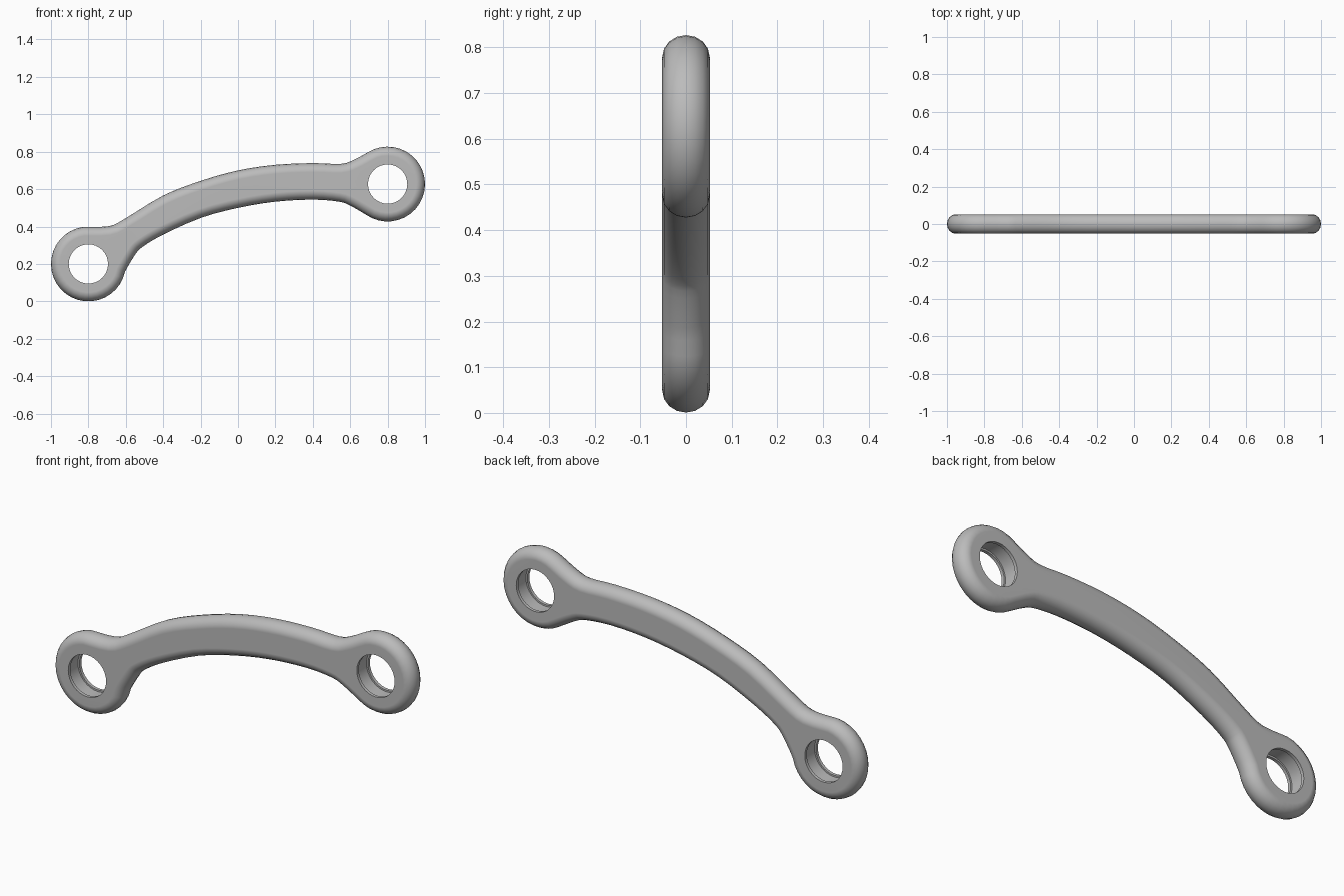
import bpy, bmesh
from math import sin, cos, pi, radians
from mathutils import Vector

if "Cube" in bpy.data.objects:
    bpy.data.objects.remove(bpy.data.objects["Cube"], do_unlink=True)

HALF, ROUND, R = 0.052, 0.048, 0.2
LEFT, RIGHT = Vector((-0.8, 0.2)), Vector((0.8, 0.627))

grey = bpy.data.materials.new("plain_grey")
grey.use_nodes = True
colour = (0.5, 0.5, 0.5, 1)
grey.diffuse_color = colour
grey.node_tree.nodes["Principled BSDF"].inputs["Base Color"].default_value = colour


def arc(centre, start, end, steps):
    angles = [radians(start + (end - start) * i / steps) for i in range(steps + 1)]
    return [centre + R * Vector((cos(a), sin(a))) for a in angles]


def smooth(points, steps=3):
    """Curve through the inner points, using the end ones as guides."""
    out = []
    for a, b, c, d in zip(points, points[1:], points[2:], points[3:]):
        for i in range(steps):
            t = i / steps
            out.append(0.5 * (2 * b + (c - a) * t + (2 * a - 5 * b + 4 * c - d) * t * t
                              + (3 * b - a - 3 * c + d) * t ** 3))
    return out[1:]


def make_object(name, bm):
    bmesh.ops.recalc_face_normals(bm, faces=bm.faces)
    mesh = bpy.data.meshes.new(name)
    bm.to_mesh(mesh)
    bm.free()
    mesh.materials.append(grey)
    obj = bpy.data.objects.new(name, mesh)
    bpy.context.collection.objects.link(obj)
    return obj


def loft(bm, rings, closed=False):
    """Bridge equal rings of points and cap both ends."""
    rows = [[bm.verts.new(p) for p in ring] for ring in rings]
    n = len(rows[0])
    for a, b in zip(rows, rows[1:]):
        for i in range(n):
            j = (i + 1) % n
            bm.faces.new((a[i], a[j], b[j], b[i]))
    bm.faces.new(rows[0])
    bm.faces.new(rows[-1])


# Outline: two round eyes joined by the arched arm
left_arc = arc(LEFT, 98, 348, 24)
right_arc = arc(RIGHT, -125, 122, 24)
lower = [Vector(p) for p in ((-0.55, 0.25), (-0.51, 0.292), (-0.4, 0.357), (-0.2, 0.446), (0, 0.5),
                             (0.2, 0.533), (0.4, 0.544), (0.54, 0.533), (0.6, 0.512))]
upper = [Vector(p) for p in ((0.62, 0.757), (0.55, 0.735), (0.4, 0.739), (0.2, 0.73), (0, 0.7),
                             (-0.2, 0.644), (-0.4, 0.566), (-0.6, 0.445), (-0.69, 0.402))]
outline = (left_arc + smooth(left_arc[-2:] + lower + right_arc[:2])
           + right_arc + smooth(right_arc[-2:] + upper + left_arc[:2]))


def inset(points, distance):
    result = []
    for i, p in enumerate(points):
        d = (points[(i + 1) % len(points)] - points[i - 1]).normalized()
        result.append(p + distance * Vector((-d.y, d.x)))
    return result


# Link body with rounded outer edge
rings = []
STEPS = 8
for k in range(STEPS + 1):
    a = -pi / 2 + pi * k / STEPS
    ring = inset(outline, ROUND * (1 - cos(a)))
    rings.append([(p.x, HALF * sin(a), p.y) for p in ring])
bm = bmesh.new()
loft(bm, rings)
link = make_object("link_arm", bm)

# Eye holes, slightly wider between the two lips
hole_profile = ((-0.1, 0.105), (-0.036, 0.105), (-0.036, 0.113),
                (0.036, 0.113), (0.036, 0.105), (0.1, 0.105))
bpy.context.view_layer.objects.active = link
link.select_set(True)
for name, centre in (("left_cutter", LEFT), ("right_cutter", RIGHT)):
    bm = bmesh.new()
    loft(bm, [[(centre.x + r * cos(2 * pi * i / 32), y, centre.y + r * sin(2 * pi * i / 32))
               for i in range(32)] for y, r in hole_profile])
    cutter = make_object(name, bm)
    cutter.hide_render = True
    mod = link.modifiers.new("hole", "BOOLEAN")
    mod.operation, mod.solver, mod.object = "DIFFERENCE", "EXACT", cutter
    bpy.ops.object.modifier_apply(modifier=mod.name)
    bpy.data.objects.remove(cutter, do_unlink=True)

# Smooth rounding, sharp hole rims
bpy.ops.object.shade_smooth_by_angle(angle=radians(35))
weighted = link.modifiers.new("weighted_normals", "WEIGHTED_NORMAL")
weighted.keep_sharp = True
